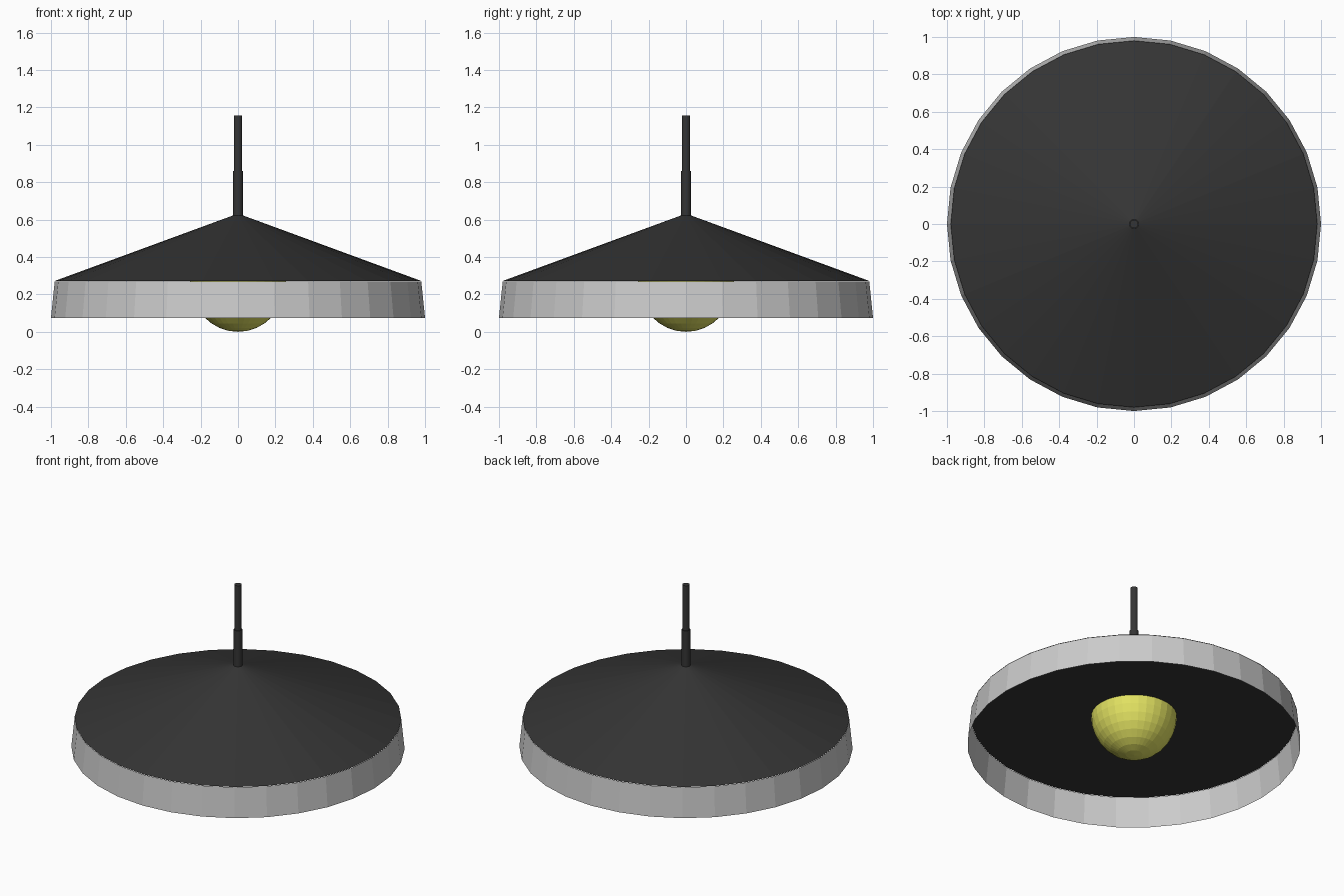
import bpy, bmesh

if "Cube" in bpy.data.objects:
    bpy.data.objects.remove(bpy.data.objects["Cube"])

SIDES = 32


def material(name, rgb):
    m = bpy.data.materials.new(name)
    m.diffuse_color = (*rgb, 1)
    m.use_nodes = True
    m.node_tree.nodes["Principled BSDF"].inputs["Base Color"].default_value = m.diffuse_color
    return m


def frustum(name, r_low, r_high, z_low, z_high, mat=None, fill='NGON', sides=SIDES):
    bpy.ops.mesh.primitive_cone_add(vertices=sides, radius1=r_low, radius2=r_high,
                                    depth=z_high - z_low, end_fill_type=fill,
                                    location=(0, 0, (z_low + z_high) / 2))
    obj = bpy.context.object
    obj.name = name
    if mat:
        obj.data.materials.append(mat)
    return obj


black = material("dark_metal", (0.035, 0.035, 0.035))
yellow = material("bulb_yellow", (0.75, 0.75, 0.12))

# Closed conical shade
frustum("shade", 0.98, 0.0, 0.272, 0.632, black)

# Open thin skirt hanging below the shade
frustum("skirt", 1.0, 0.98, 0.075, 0.27, fill='NOTHING')

# Two-step hanging stem
frustum("stem_sleeve", 0.026, 0.026, 0.6, 0.86, black)
frustum("stem_rod", 0.022, 0.022, 0.84, 1.157, black)

# Bulb: lower half of a slightly stretched sphere
bpy.ops.mesh.primitive_uv_sphere_add(segments=SIDES, ring_count=16, radius=1)
bulb = bpy.context.object
bulb.name = "bulb"
bm = bmesh.new()
bm.from_mesh(bulb.data)
bmesh.ops.delete(bm, geom=[v for v in bm.verts if v.co.z > 0.01], context='VERTS')
bmesh.ops.scale(bm, vec=(0.257, 0.257, 0.271), verts=bm.verts)
bmesh.ops.translate(bm, vec=(0, 0, 0.271), verts=bm.verts)
bm.to_mesh(bulb.data)
bm.free()
bulb.data.materials.append(yellow)
